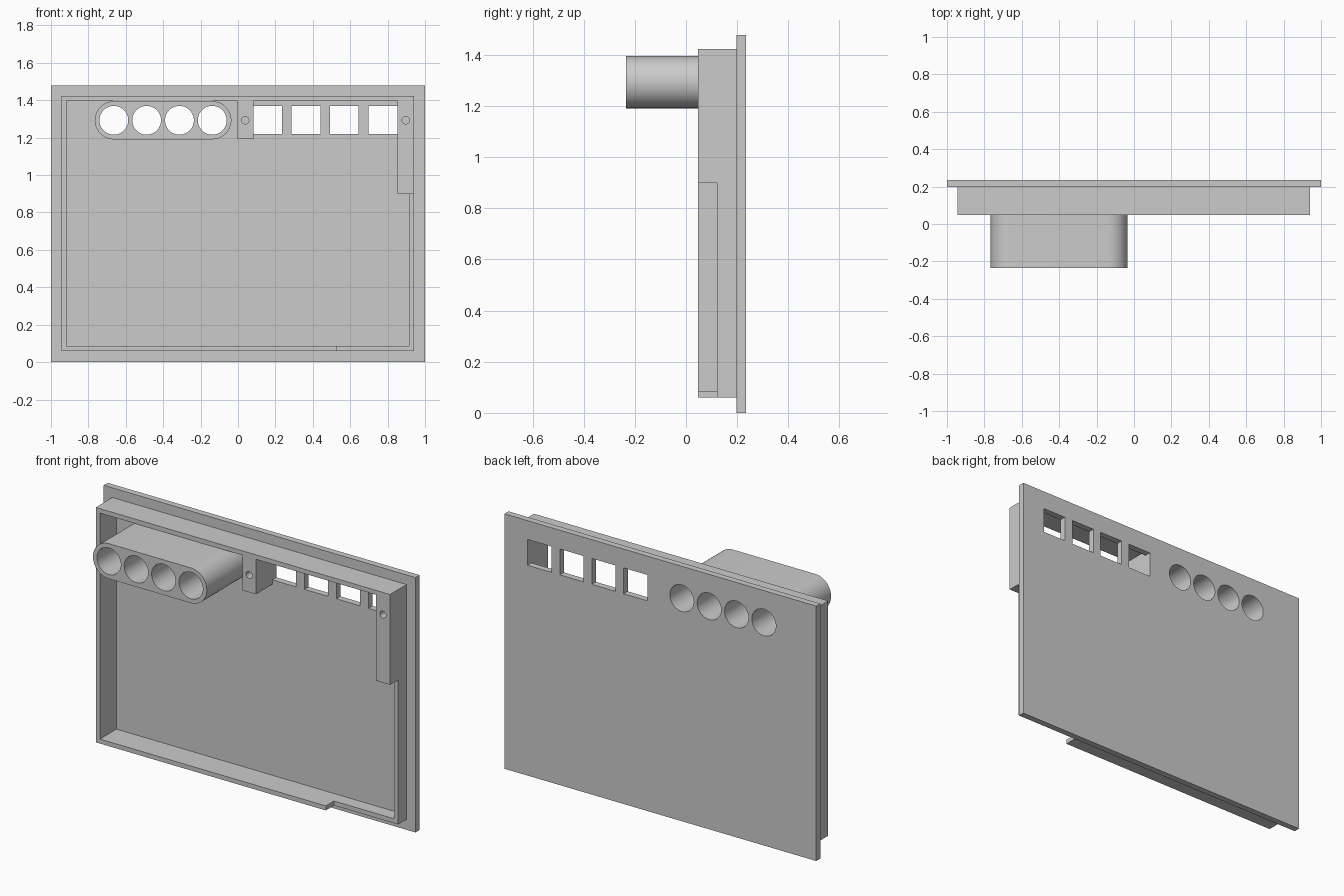
import bpy
import bmesh
from math import cos, sin, pi

old = bpy.data.objects.get("Cube")
if old:
    bpy.data.objects.remove(old, do_unlink=True)

grey = bpy.data.materials.new("light_grey")
grey.use_nodes = True
COLOUR = (0.6, 0.6, 0.6, 1)
grey.diffuse_color = COLOUR
grey.node_tree.nodes["Principled BSDF"].inputs["Base Color"].default_value = COLOUR


def rect(x0, x1, z0, z1):
    return [(x0, z0), (x1, z0), (x1, z1), (x0, z1)]


def slot(xa, xb, z, r, n=24):
    """Outline with two half-round ends centred on xa and xb."""
    right = [(xb + r * cos(a), z + r * sin(a)) for a in (pi * i / n - pi / 2 for i in range(n + 1))]
    left = [(xa + r * cos(a), z + r * sin(a)) for a in (pi * i / n + pi / 2 for i in range(n + 1))]
    return right + left


def circle(x, z, r, n=48):
    return [(x + r * cos(2 * pi * i / n), z + r * sin(2 * pi * i / n)) for i in range(n)]


def prism(name, outlines, y0, y1):
    """Extrude one or more front outlines along y."""
    bm = bmesh.new()
    for pts in outlines:
        face = bm.faces.new([bm.verts.new((x, y0, z)) for x, z in pts])
        out = bmesh.ops.extrude_face_region(bm, geom=[face])
        moved = [v for v in out["geom"] if isinstance(v, bmesh.types.BMVert)]
        bmesh.ops.translate(bm, verts=moved, vec=(0, y1 - y0, 0))
    bmesh.ops.recalc_face_normals(bm, faces=bm.faces)
    mesh = bpy.data.meshes.new(name)
    bm.to_mesh(mesh)
    bm.free()
    mesh.materials.append(grey)
    obj = bpy.data.objects.new(name, mesh)
    bpy.context.collection.objects.link(obj)
    return obj


def activate(obj):
    bpy.ops.object.select_all(action="DESELECT")
    obj.select_set(True)
    bpy.context.view_layer.objects.active = obj


def combine(obj, operation, outlines, y0, y1):
    """Cut or join an extruded outline with the object."""
    helper = prism("helper", outlines, y0, y1)
    helper.hide_render = True
    mod = obj.modifiers.new("shape", "BOOLEAN")
    mod.operation = operation
    mod.solver = "EXACT"
    mod.object = helper
    activate(obj)
    bpy.ops.object.modifier_apply(modifier=mod.name)
    bpy.data.objects.remove(helper, do_unlink=True)


FRONT, PANEL, BACK = 0.047, 0.198, 0.235
HOLE_Z = 1.293
bores = [circle(-0.664 + 0.1755 * i, HOLE_Z, 0.077) for i in range(4)]
windows = [rect(x, x + 0.153, 1.219, 1.369) for x in (0.082, 0.287, 0.492, 0.699)]

# Back panel with round ports and square windows
back_panel = prism("back_panel", [rect(-1, 1, 0, 1.478)], PANEL, BACK)
combine(back_panel, "DIFFERENCE", bores + windows, 0.1, 0.3)

# Raised rim, lowered around the bottom right corner
rim = prism("rim_frame", [rect(-0.945, 0.942, 0.06, 1.422)], FRONT, PANEL)
combine(rim, "DIFFERENCE", [rect(-0.918, 0.915, 0.086, 1.396)], -0.1, 0.3)
combine(rim, "DIFFERENCE", [rect(0.53, 1.1, -0.1, 0.898)], -0.1, 0.122)

# Screw posts joined to the rim, with blind screw holes
combine(rim, "UNION", [rect(-0.004, 0.082, 1.193, 1.41), rect(0.852, 0.93, 0.898, 1.41)], FRONT, PANEL)
combine(rim, "DIFFERENCE", [circle(x, HOLE_Z, 0.02, 24) for x in (0.038, 0.897)], -0.1, 0.15)

# Protruding housing with four bores
housing = prism("port_housing", [slot(-0.664, -0.1375, HOLE_Z, 0.102)], -BACK, PANEL)
combine(housing, "DIFFERENCE", bores, -0.4, 0.4)

for part in (back_panel, rim, housing):
    activate(part)
    bpy.ops.object.shade_smooth_by_angle(angle=pi / 6)
